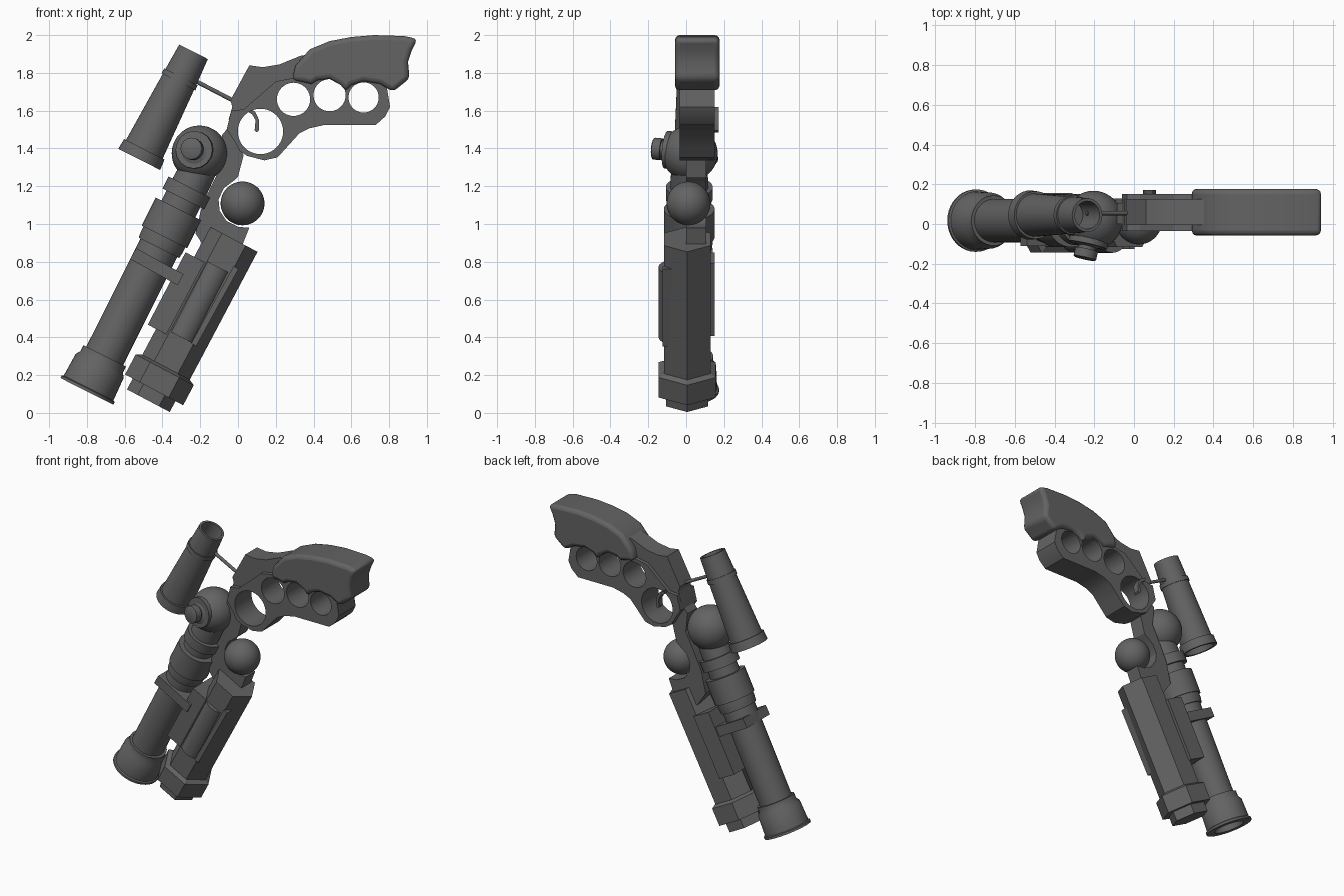
import bpy, bmesh
from math import sin, cos, pi, radians
from mathutils import Vector

if "Cube" in bpy.data.objects:
    bpy.data.objects.remove(bpy.data.objects["Cube"])

metal = bpy.data.materials.new("dark_grey")
metal.diffuse_color = (.125, .125, .125, 1)
metal.use_nodes = True
metal.node_tree.nodes["Principled BSDF"].inputs["Base Color"].default_value = metal.diffuse_color


def select(ob):
    bpy.ops.object.select_all(action='DESELECT')
    bpy.context.view_layer.objects.active = ob
    ob.select_set(True)


def finish(name, bm, angle=35):
    bmesh.ops.recalc_face_normals(bm, faces=bm.faces)
    me = bpy.data.meshes.new(name)
    bm.to_mesh(me)
    bm.free()
    me.materials.append(metal)
    ob = bpy.data.objects.new(name, me)
    bpy.context.collection.objects.link(ob)
    select(ob)
    if angle:
        bpy.ops.object.shade_smooth_by_angle(angle=radians(angle))
    return ob


def lathe(name, p0, p1, profile, n=40):
    """Sweep (distance, radius) rings along the line p0 -> p1."""
    bm = bmesh.new()
    p0, d = Vector(p0), (Vector(p1) - Vector(p0)).normalized()
    v = Vector((0, 1, 0)) if abs(d.y) < 0.5 else Vector((0, 0, 1))
    u = v.cross(d).normalized()
    v = d.cross(u)
    rings = [[bm.verts.new(p0 + d * t + (u * cos(a) + v * sin(a)) * r)
              for a in (2 * pi * i / n for i in range(n))] for t, r in profile]
    for a, b in zip(rings, rings[1:]):
        for i in range(n):
            j = (i + 1) % n
            bm.faces.new((a[i], a[j], b[j], b[i]))
    bm.faces.new(rings[0])
    bm.faces.new(rings[-1])
    return finish(name, bm, 35 if n > 8 else 0)


def ball(name, centre, r):
    bm = bmesh.new()
    bmesh.ops.create_uvsphere(bm, u_segments=40, v_segments=24, radius=r)
    bmesh.ops.translate(bm, verts=bm.verts, vec=centre)
    return finish(name, bm)


def plate(name, pts, y0, y1):
    """Extrude an xz outline from y0 to y1."""
    bm = bmesh.new()
    f = bm.faces.new([bm.verts.new((x, y0, z)) for x, z in pts])
    ext = bmesh.ops.extrude_face_region(bm, geom=[f])
    verts = [g for g in ext['geom'] if isinstance(g, bmesh.types.BMVert)]
    bmesh.ops.translate(bm, verts=verts, vec=(0, y1 - y0, 0))
    bm.faces.new([e for e in bm.verts][:len(pts)]) if f not in bm.faces else None
    return finish(name, bm, 30)


def bar(name, a, b, width, y0, y1):
    """Box running along the xz line a -> b."""
    a, b = Vector(a), Vector(b)
    d = (b - a).normalized()
    s = Vector((-d.y, d.x)) * width / 2
    return plate(name, [a + s, b + s, b - s, a - s], y0, y1)


def holed_plate(name, outline, holes, y0, y1):
    """Filled 2D curve with round holes."""
    cu = bpy.data.curves.new(name, 'CURVE')
    cu.dimensions, cu.fill_mode, cu.extrude = '2D', 'BOTH', (y1 - y0) / 2
    cu.materials.append(metal)
    loops = [outline] + [[(x + r * cos(2 * pi * i / 40), z + r * sin(2 * pi * i / 40))
                          for i in range(40)] for x, z, r in holes]
    for loop in loops:
        sp = cu.splines.new('POLY')
        sp.points.add(len(loop) - 1)
        for p, (x, z) in zip(sp.points, loop):
            p.co = (x, z, 0, 1)
        sp.use_cyclic_u = True
    ob = bpy.data.objects.new(name, cu)
    ob.location.y, ob.rotation_euler.x = (y0 + y1) / 2, pi / 2
    bpy.context.collection.objects.link(ob)
    select(ob)
    bpy.ops.object.convert(target='MESH')
    bpy.ops.object.shade_smooth_by_angle(angle=radians(30))


# Frame with trigger guard and finger holes, and the thinner spine above it
holed_plate("grip_frame", [
    (.03, 1.607), (.2, 1.755), (.38, 1.79), (.6, 1.85), (.78, 1.82), (.79, 1.71),
    (.805, 1.62), (.78, 1.57), (.73, 1.525), (.46, 1.525), (.38, 1.507), (.325, 1.48),
    (.257, 1.405), (.21, 1.353), (.14, 1.337), (.05, 1.36), (.01, 1.385), (-.02, 1.44),
    (-.06, 1.5), (-.035, 1.6)],
    [(.119, 1.49, .12), (.294, 1.66, .088), (.485, 1.682, .085), (.665, 1.67, .08)], -.035, .15)
plate("frame_spine", [
    (.06, 1.84), (.13, 1.83), (.22, 1.845), (.33, 1.89), (.5, 1.92), (.5, 1.8), (.38, 1.77),
    (.2, 1.73), (.03, 1.58), (-.05, 1.55), (-.03, 1.62), (-.04, 1.655)], -.005, .125)

# Rounded grip
grip = plate("grip", [
    (.285, 1.762), (.305, 1.84), (.38, 1.925), (.485, 1.968), (.6, 1.99), (.72, 2.0), (.88, 1.995),
    (.95, 1.98), (.92, 1.92), (.9, 1.86), (.908, 1.77), (.82, 1.7), (.75, 1.742),
    (.665, 1.755), (.6, 1.735), (.57, 1.7), (.545, 1.735), (.485, 1.768), (.42, 1.76),
    (.39, 1.74), (.35, 1.75)], -.058, .177)
bev = grip.modifiers.new("round", 'BEVEL')
bev.width, bev.segments, bev.limit_method, bev.angle_limit = .025, 3, 'ANGLE', radians(50)

# Lower frame curving round the small ball
plate("lower_frame", [
    (-.02, 1.55), (-.085, 1.47), (-.07, 1.34), (-.125, 1.235), (-.19, 1.1), (-.225, .95),
    (-.16, .85), (.02, .88), (.06, .98), (0, .985), (-.06, 1.015), (-.097, 1.07), (-.103, 1.13),
    (-.075, 1.19), (-.015, 1.235), (0, 1.25), (.03, 1.365), (0, 1.42), (-.02, 1.47)], 0, .105)

# Trigger hook
plate("trigger", [(.05, 1.62), (.09, 1.595), (.112, 1.55), (.11, 1.495), (.098, 1.485),
                  (.088, 1.495), (.093, 1.55), (.075, 1.58), (.045, 1.6)], .13, .172)

# Balls and knob
ball("pivot_ball", (-.204, .02, 1.374), .147)
ball("small_ball", (.024, .013, 1.109), .116)
lathe("ball_knob", (-.225, -.07, 1.39), (-.25, -.18, 1.4),
      [(0, .1), (.037, .1), (.037, .045), (.06, .045), (.06, .058), (.103, .058), (.108, .05)], 16)

# Main barrel: flared muzzle, tube, collars and neck
lathe("barrel", (-.8, .017, .114), (-.22, .017, 1.27), [
    (.09, .098), (0, .1), (0, .157), (.015, .157), (.02, .147), (.15, .142), (.175, .126),
    (.21, .126), (.21, .109), (.85, .109), (.85, .12), (.885, .124), (.915, .124), (.915, .134),
    (1.08, .134), (1.08, .1), (1.14, .1), (1.14, .124), (1.21, .124), (1.21, .1), (1.36, .095)])
bar("barrel_clamp", (-.555, .843), (-.304, .705), .066, -.112, .14)

# Hexagonal magazine with stepped foot, rail, front tube and fin
lathe("magazine", (-.388, .006, .228), (-.022, .006, .919), [
    (-.185, .128), (-.12, .128), (-.12, .174), (0, .174), (.015, .142), (.782, .142)], 6)
bar("magazine_rail", (-.42, .437), (-.22, .82), .13, -.1, .15)
lathe("magazine_front_tube", (-.30, -.065, .40), (-.114, -.065, .76), [(0, .08), (.42, .08)], 32)
bar("magazine_fin", (-.235, .36), (-.01, .77), .03, -.125, -.05)

# Scope with open end, mounting ring and rod
lathe("scope", (-.523, .045, 1.342), (-.235, .045, 1.912), [
    (.08, .09), (0, .1), (0, .124), (.06, .12), (.06, .109), (.46, .093), (.46, .1), (.49, .099),
    (.49, .092), (.638, .085), (.638, .07), (.45, .07)])
lathe("scope_rod", (-.24, .055, 1.765), (0, .055, 1.64), [(0, .011), (.235, .011)], 12)
